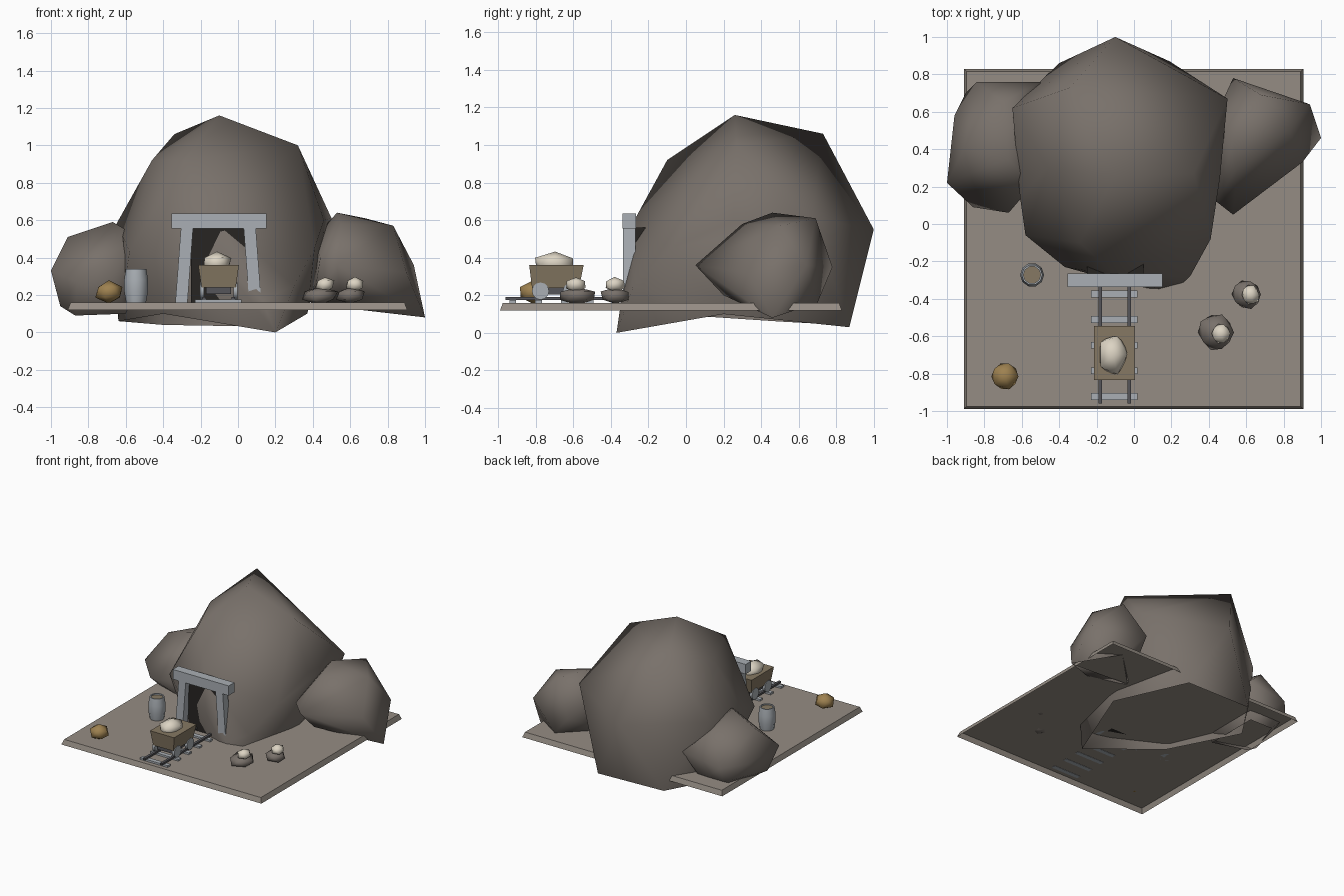
import bpy, bmesh, random
from math import radians, pi, cos, sin
from mathutils import Vector, Matrix

if "Cube" in bpy.data.objects:
    bpy.data.objects.remove(bpy.data.objects["Cube"])

random.seed(4)


def mat(name, r, g, b):
    m = bpy.data.materials.new(name)
    m.diffuse_color = (r, g, b, 1)
    m.use_nodes = True
    m.node_tree.nodes["Principled BSDF"].inputs["Base Color"].default_value = m.diffuse_color
    return m


ROCK = mat("rock", .19, .165, .145)
GROUND = mat("ground", .30, .265, .23)
WOOD = mat("wood", .24, .19, .125)
TIMBER = mat("weathered", .40, .43, .46)
IRON = mat("iron", .09, .09, .10)
GOLD = mat("gold", .34, .22, .08)
ORE = mat("pale_ore", .72, .66, .55)
DARK = mat("darkness", .02, .018, .016)


def finish(name, bm, material, smooth=None, open_below=None):
    """Make the object; faces pointing down below open_below are removed."""
    bmesh.ops.recalc_face_normals(bm, faces=bm.faces[:])
    if open_below:
        bm.normal_update()
        floor = [f for f in bm.faces if f.normal.z < -.5
                 and all(v.co.z < open_below for v in f.verts)]
        bmesh.ops.delete(bm, geom=floor, context='FACES')
    me = bpy.data.meshes.new(name)
    bm.to_mesh(me)
    bm.free()
    ob = bpy.data.objects.new(name, me)
    bpy.context.collection.objects.link(ob)
    me.materials.append(material)
    if smooth:
        bpy.ops.object.select_all(action='DESELECT')
        bpy.context.view_layer.objects.active = ob
        ob.select_set(True)
        bpy.ops.object.shade_smooth_by_angle(angle=radians(smooth))
    return ob


def hull(name, pts, material, smooth=85, open_below=None):
    bm = bmesh.new()
    for p in pts:
        bm.verts.new(p)
    res = bmesh.ops.convex_hull(bm, input=bm.verts[:])
    junk = [g for g in res["geom_interior"] if isinstance(g, bmesh.types.BMVert)]
    bmesh.ops.delete(bm, geom=junk, context='VERTS')
    return finish(name, bm, material, smooth, open_below)


def frustum(name, bottom, top, material, open_below=None):
    """Box between two rectangles, each (x0, x1, y0, y1, z)."""
    pts = [(x, y, r[4]) for r in (bottom, top) for x in r[:2] for y in r[2:4]]
    return hull(name, pts, material, None, open_below)


def box(name, x0, x1, y0, y1, z0, z1, material):
    return frustum(name, (x0, x1, y0, y1, z0), (x0, x1, y0, y1, z1), material)


def stone(name, loc, size, material, jitter=.1):
    bm = bmesh.new()
    bmesh.ops.create_icosphere(bm, subdivisions=1, radius=1)
    for v in bm.verts:
        v.co *= 1 + random.uniform(-jitter, jitter)
        v.co = Vector(loc) + v.co * Vector(size)
    return finish(name, bm, material, 75)


# ground slab with a chamfered rim, open underneath
frustum("ground_slab", (-.91, .905, -.99, .83, .12), (-.895, .89, -.975, .815, .16), GROUND, .13)

# mountain and its two shoulder boulders, open underneath
hull("main_rock", [
    (-.1, .26, 1.16), (.32, .27, 1.0), (-.34, .73, 1.06), (-.29, -.1, .92), (-.46, .3, .92),
    (.5, .67, .61), (-.1, 1.0, .55), (-.4, .86, .04), (.19, .87, .03),
    (-.65, .62, .58), (-.64, .5, .06), (-.61, .15, .5), (-.58, -.06, .43),
    (-.37, -.23, .4), (-.4, -.1, .1), (-.1, -.275, .6), (-.08, -.31, .36), (.13, -.345, .17),
    (.2, -.37, 0), (.3, -.28, .25), (.41, -.08, .45), (.46, .25, .6), (.37, .2, .1)],
    ROCK, 85, .13)
hull("right_boulder", [
    (.53, .05, .36), (1, .46, .08), (.94, .64, .36), (.53, .78, .35), (.53, .46, .64),
    (.83, .5, .57), (.55, .3, .58), (.68, .69, .61), (.9, .33, .32), (.7, .7, .16),
    (.55, .2, .2), (.44, .12, .4), (.4, .5, .5), (.4, .4, .15)], ROCK, 85, .17)
hull("left_boulder", [
    (-1, .22, .33), (-.96, .58, .3), (-.86, .09, .27), (-.67, .06, .3), (-.91, .4, .51),
    (-.67, .35, .59), (-.55, .2, .52), (-.84, .76, .3), (-.9, .7, .2), (-.5, .76, .35),
    (-.7, .65, .53), (-.95, .3, .14), (-.87, .3, .09), (-.6, .2, .1), (-.8, .65, .1),
    (-.45, .5, .4), (-.6, .65, .1)], ROCK, 85, .17)

# tunnel mouth and timber portal, posts splayed outwards
box("tunnel_dark", -.25, .05, -.284, -.2, .16, .56, DARK)
box("portal_beam", -.355, .152, -.338, -.265, .555, .635, TIMBER)
for side, name in ((-1, "left_post"), (1, "right_post")):
    xs = [-.105 + side * d for d in (.165, .23, .135, .2)]
    frustum(name, (*xs[:2], -.335, -.27, .16), (*xs[2:], -.335, -.27, .56), TIMBER)

# track
for i in range(5):
    y = -.922 + i * .137
    box(f"sleeper_{i + 1}", -.23, .02, y - .018, y + .018, .158, .175, TIMBER)
for x in (-.181, -.026):
    box("rail", x - .01, x + .01, -.96, -.25, .175, .19, IRON)

# mine cart
frustum("cart_body", (-.195, -.012, -.82, -.57, .24), (-.213, .005, -.835, -.545, .36), WOOD)
box("cart_chassis", -.17, -.037, -.8, -.58, .205, .242, IRON)
for x in (-.193, -.014):
    for y in (-.775, -.61):
        bm = bmesh.new()
        m = Matrix.Translation((x, y, .222)) @ Matrix.Rotation(pi / 2, 4, 'Y')
        bmesh.ops.create_cone(bm, cap_ends=True, segments=12, radius1=.046, radius2=.046,
                              depth=.022, matrix=m)
        finish("cart_wheel", bm, TIMBER, 40)
stone("cart_ore", (-.113, -.697, .367), (.086, .118, .068), ORE, .08)

# barrel: lathed ten-sided profile with a recessed lid
bm = bmesh.new()
rings = []
for r, z in ((.053, .16), (.064, .22), (.064, .28), (.055, .34), (.046, .34), (.046, .33)):
    rings.append([bm.verts.new((-.545 + r * cos(a * pi / 5), -.272 + r * sin(a * pi / 5), z))
                  for a in range(10)])
for lo, hi in zip(rings, rings[1:]):
    for a in range(10):
        b = (a + 1) % 10
        bm.faces.new((lo[a], lo[b], hi[b], hi[a]))
bm.faces.new(rings[0])
lid = bm.faces.new(rings[-1])
lid.material_index = 1
finish("barrel", bm, TIMBER, 40).data.materials.append(WOOD)

# loose nugget and ore-topped stones
stone("gold_nugget", (-.69, -.815, .215), (.079, .079, .062), GOLD, .04)
for n, (x, y, s) in enumerate(((.44, -.58, .105), (.6, -.375, .085)), 1):
    stone(f"stone_{n}", (x, y, .197), (s, s, .047), ROCK, .1)
    stone(f"ore_chunk_{n}", (x + .025, y - .005, .257), (.053, .058, .042), ORE, .1)
